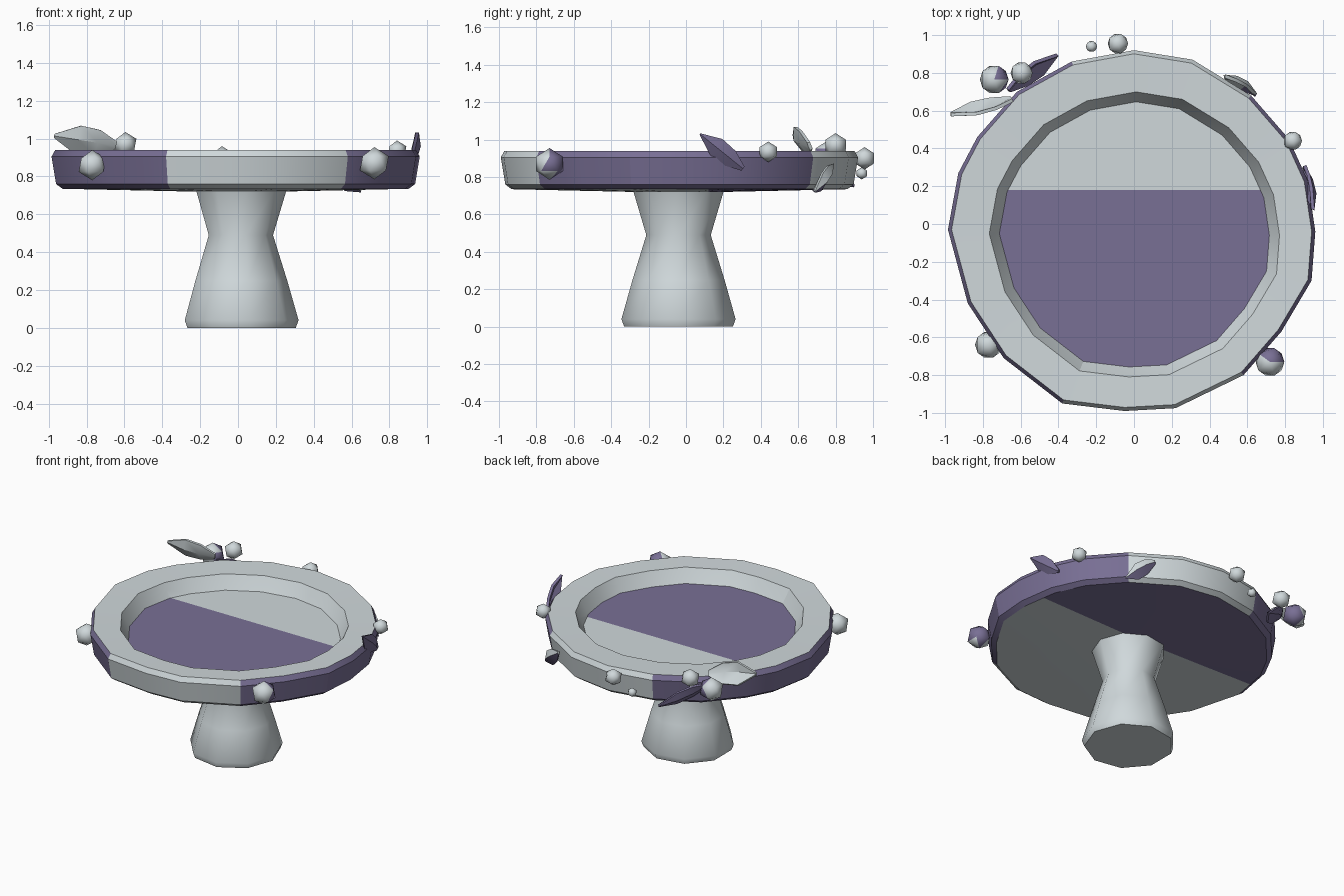
import bpy, bmesh, math
from mathutils import Vector

if "Cube" in bpy.data.objects:
    bpy.data.objects.remove(bpy.data.objects["Cube"], do_unlink=True)


def make_material(name, rgb):
    mat = bpy.data.materials.new(name)
    mat.use_nodes = True
    mat.diffuse_color = (*rgb, 1)
    mat.node_tree.nodes["Principled BSDF"].inputs["Base Color"].default_value = (*rgb, 1)
    return mat


STONE, PURPLE = 0, 1
MATERIALS = [make_material("pale_stone", (0.63, 0.69, 0.71)),
             make_material("muted_purple", (0.19, 0.16, 0.30))]


def finish(name, bm, angle, paint=None):
    """Turn a bmesh into an object, paint its faces by rule and shade it."""
    bmesh.ops.recalc_face_normals(bm, faces=bm.faces)
    bm.normal_update()
    if paint:
        for f in bm.faces:
            f.material_index = paint(f)
    mesh = bpy.data.meshes.new(name)
    bm.to_mesh(mesh)
    bm.free()
    for mat in MATERIALS:
        mesh.materials.append(mat)
    obj = bpy.data.objects.new(name, mesh)
    bpy.context.collection.objects.link(obj)
    bpy.ops.object.select_all(action="DESELECT")
    obj.select_set(True)
    bpy.context.view_layer.objects.active = obj
    bpy.ops.object.shade_smooth_by_angle(angle=math.radians(angle))
    return obj


def loft(bm, rings):
    """Skin a list of equal-length point rings and return the vertex rings."""
    loops = [[bm.verts.new(p) for p in ring] for ring in rings]
    n = len(loops[0])
    for a, b in zip(loops, loops[1:]):
        for i in range(n):
            j = (i + 1) % n
            bm.faces.new((a[i], a[j], b[j], b[i]))
    return loops


def split_at_y(bm, faces, y):
    geom = set(faces)
    for f in faces:
        geom.update(f.verts)
        geom.update(f.edges)
    bmesh.ops.bisect_plane(bm, geom=list(geom), plane_co=(0, y, 0), plane_no=(0, 1, 0))


# Basin: hand-hewn outline swept through a cross-section
OUTLINE = [(0.96, -0.04), (0.92, 0.23), (0.82, 0.45), (0.62, 0.68), (0.31, 0.87),
           (0, 0.92), (-0.33, 0.86), (-0.62, 0.70), (-0.83, 0.46), (-0.93, 0.27),
           (-0.985, -0.03), (-0.88, -0.42), (-0.69, -0.71), (-0.38, -0.95),
           (-0.05, -0.99), (0.22, -0.975), (0.58, -0.80), (0.78, -0.57), (0.94, -0.30)]
CENTRE = Vector((-0.015, -0.035))
INNER = Vector((0.0, -0.055))


def outline_ring(scale, z, centre=CENTRE):
    points = [(Vector(p) - CENTRE) * scale + centre for p in OUTLINE]
    return [(p.x, p.y, z) for p in points]


bm = bmesh.new()
loops = loft(bm, [outline_ring(0.94, 0.735), outline_ring(0.975, 0.76),
                  outline_ring(1.0, 0.905), outline_ring(0.98, 0.94),
                  outline_ring(0.79, 0.935, INNER), outline_ring(0.765, 0.89, INNER),
                  outline_ring(0.735, 0.84, INNER)])
floor = bm.faces.new(loops[-1])
split_at_y(bm, [floor], 0.18)
hub = bm.verts.new((0, -0.04, 0.715))
under = [bm.faces.new((hub, a, b)) for a, b in zip(loops[0], loops[0][1:] + loops[0][:1])]
split_at_y(bm, under, 0.12)


def paint_basin(f):
    c = f.calc_center_median()
    r = (c.xy - CENTRE).length
    if f.normal.z > 0.95:
        return PURPLE if c.z < 0.85 and c.y < 0.18 else STONE
    if f.normal.z < -0.95:
        return PURPLE if c.y > 0.12 else STONE
    if r < 0.85:
        return STONE
    turn = math.degrees(math.atan2(c.y - CENTRE.y, c.x - CENTRE.x)) % 360
    return STONE if 49 < turn < 110 or 247 < turn < 307 else PURPLE


finish("basin", bm, 25, paint_basin)

# Pedestal: waisted column
SIDES = 9


def round_ring(radius, z):
    steps = [math.tau * i / SIDES for i in range(SIDES)]
    return [(0.01 + radius * math.cos(t), -0.04 + radius * math.sin(t), z) for t in steps]


bm = bmesh.new()
loops = loft(bm, [round_ring(r, z) for r, z in
                  [(0.295, 0), (0.31, 0.04), (0.25, 0.25), (0.175, 0.49), (0.25, 0.74)]])
bm.faces.new(loops[0])
bm.faces.new(loops[-1])
finish("pedestal", bm, 50)


# Berries, some with one purple side
def berry(name, centre, radius, purple_side=None):
    bm = bmesh.new()
    bmesh.ops.create_icosphere(bm, subdivisions=1, radius=radius)
    bmesh.ops.translate(bm, verts=bm.verts, vec=centre)
    side = Vector(purple_side).normalized() if purple_side else None
    finish(name, bm, 60, lambda f: PURPLE if side and f.normal.dot(side) > 0.25 else STONE)


berry("front_right_berry", (-0.77, -0.64, 0.86), 0.08)
berry("front_left_berry", (0.72, -0.73, 0.87), 0.085, (0.3, 0.8, 0.2))
berry("left_berry", (0.84, 0.44, 0.935), 0.055)
berry("back_berry", (-0.085, 0.955, 0.90), 0.06)
berry("tiny_back_berry", (-0.225, 0.94, 0.82), 0.033)
berry("cluster_upper_berry", (-0.595, 0.80, 0.97), 0.065)
berry("cluster_lower_berry", (-0.74, 0.765, 0.915), 0.085, (0.8, 0.4, -0.2))


# Leaves: pointed, ridged blades with a little thickness
def leaf(name, base, tip, across, bulge, width, paint=None):
    base, tip = Vector(base), Vector(tip)
    across = Vector(across).normalized()
    out = Vector(bulge)
    bm = bmesh.new()
    loops = []
    for t, w in [(0, 0.25), (0.3, 0.9), (0.62, 1), (1, 0.08)]:
        mid = base.lerp(tip, t)
        half = across * width * w
        ridge = out * math.sin(math.pi * t)
        loops.append([bm.verts.new(p) for p in (mid - half, mid + ridge, mid + half)])
    for a, b in zip(loops, loops[1:]):
        for i in range(2):
            bm.faces.new((a[i], a[i + 1], b[i + 1], b[i]))
    bmesh.ops.recalc_face_normals(bm, faces=bm.faces)
    bmesh.ops.solidify(bm, geom=bm.faces[:], thickness=0.018)
    finish(name, bm, 30, paint)


def all_purple(f):
    return PURPLE


leaf("cluster_tall_leaf", (-0.65, 0.67, 0.97), (-0.97, 0.59, 1.02),
     (0.25, -0.35, 0.9), (0, -0.03, 0), 0.075)
leaf("cluster_low_leaf", (-0.67, 0.71, 0.90), (-0.41, 0.90, 0.75),
     (-0.3, 0.45, 0.75), (-0.02, 0.03, 0), 0.07, all_purple)
leaf("left_leaf", (0.91, 0.305, 0.845), (0.955, 0.075, 1.03),
     (0.15, 0.55, 0.75), (0.03, 0, 0), 0.055, all_purple)
leaf("back_left_leaf", (0.48, 0.79, 0.86), (0.65, 0.69, 0.72),
     (0.35, 0.1, 0.8), (0.02, 0.03, 0), 0.055,
     lambda f: PURPLE if f.normal.z < -0.2 or f.calc_center_median().z < 0.75 else STONE)
